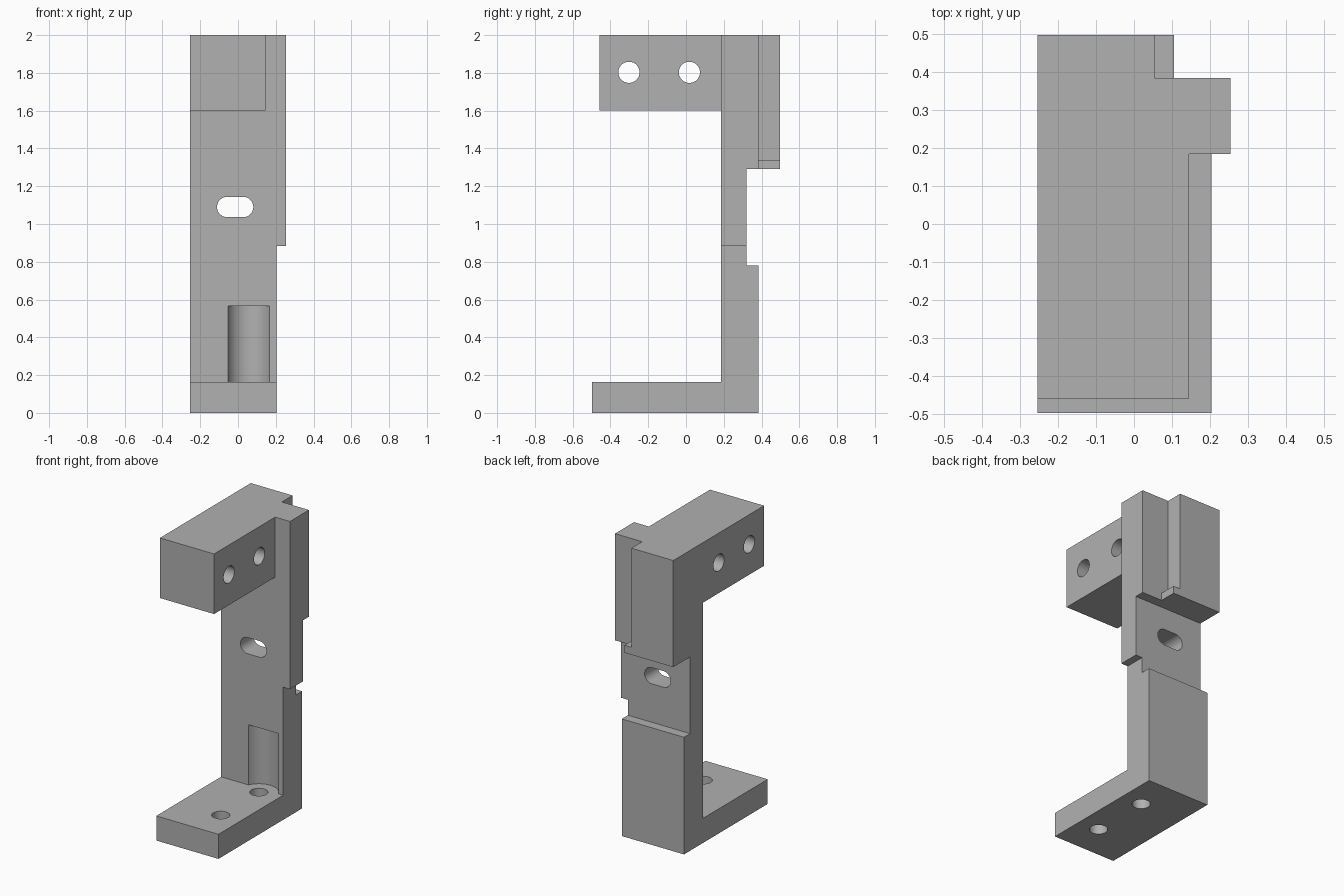
import bpy, bmesh
from math import cos, sin, pi
from mathutils import Vector

default = bpy.data.objects.get("Cube")
if default:
    bpy.data.objects.remove(default, do_unlink=True)

grey = bpy.data.materials.new("plain grey")
grey.use_nodes = True
COLOUR = (0.44, 0.44, 0.44, 1)
grey.diffuse_color = COLOUR
grey.node_tree.nodes["Principled BSDF"].inputs["Base Color"].default_value = COLOUR

# Where a profile point (u, v) at depth d lands for each extrusion axis
PLACE = {
    "x": lambda u, v, d: (d, u, v),
    "y": lambda u, v, d: (u, d, v),
    "z": lambda u, v, d: (u, v, d),
}


def prism(name, axis, profile, start, end):
    """Extrude a closed profile along an axis."""
    bm = bmesh.new()
    face = bm.faces.new([bm.verts.new(PLACE[axis](u, v, start)) for u, v in profile])
    moved = bmesh.ops.extrude_face_region(bm, geom=[face])["geom"]
    bmesh.ops.translate(bm, vec=Vector(PLACE[axis](0, 0, end - start)),
                        verts=[g for g in moved if isinstance(g, bmesh.types.BMVert)])
    bmesh.ops.recalc_face_normals(bm, faces=bm.faces)
    mesh = bpy.data.meshes.new(name)
    bm.to_mesh(mesh)
    bm.free()
    mesh.materials.append(grey)
    obj = bpy.data.objects.new(name, mesh)
    bpy.context.collection.objects.link(obj)
    return obj


def rounded(u, v, radius, stretch=0, steps=24):
    """Circle, or a slot outline when stretched along u."""
    points = []
    for side in (1, -1):
        for i in range(steps + 1 if stretch else steps):
            a = -side * pi / 2 + side * side * pi * i / steps
            a = pi * i / steps - side * pi / 2
            points.append((u + side * stretch + radius * cos(a), v + radius * sin(a)))
    return points


def box(name, x, y, z):
    return prism(name, "z", [(x[0], y[0]), (x[1], y[0]), (x[1], y[1]), (x[0], y[1])], *z)


# Side outline: foot, waisted column, thick head and forward arm
LEFT, FACE, BACK = 0.254, 0.184, 0.384
outline = [(-0.497, 0), (BACK, 0), (BACK, 0.78), (0.32, 0.78), (0.32, 1.29),
           (0.497, 1.29), (0.497, 2), (-0.459, 2), (-0.459, 1.6),
           (FACE, 1.6), (FACE, 0.164), (-0.497, 0.164)]
bracket = prism("bracket", "x", outline, -LEFT, LEFT)

# Side steps: lower column and foot, arm, and rear corner with its small ledge
cutters = [
    box("lower_side_cut", (0.204, 0.5), (-0.7, 0.7), (-0.1, 0.883)),
    box("arm_side_cut", (0.145, 0.5), (-0.7, FACE), (1.5, 2.1)),
    prism("rear_corner_cut", "y",
          [(0.5, 1.2), (0.5, 2.1), (0.054, 2.1), (0.054, 1.34), (0.105, 1.34), (0.105, 1.2)],
          BACK, 0.7),
    # Slot through the column, and rounded pocket above the foot
    prism("column_slot", "y", rounded(-0.015, 1.09, 0.054, 0.042), 0, 0.7),
    prism("screw_pocket", "z", rounded(0.058, 0.136, 0.12), 0.164, 0.565),
]
# Paired bolt holes in the arm and foot
for i, y in enumerate((-0.302, 0.018)):
    cutters.append(prism(f"arm_hole_{i + 1}", "x", rounded(y, 1.803, 0.056), -0.5, 0.5))
for i, y in enumerate((-0.264, 0.136)):
    cutters.append(prism(f"foot_hole_{i + 1}", "z", rounded(0.058, y, 0.055), -0.1, 0.2))

bpy.context.view_layer.objects.active = bracket
for cutter in cutters:
    cutter.hide_render = True
    mod = bracket.modifiers.new(cutter.name, "BOOLEAN")
    mod.operation = "DIFFERENCE"
    mod.solver = "EXACT"
    mod.object = cutter
    bpy.ops.object.modifier_apply(modifier=mod.name)
    bpy.data.objects.remove(cutter, do_unlink=True)

# Smooth the bores, keep the machined edges crisp
bpy.ops.object.select_all(action="DESELECT")
bracket.select_set(True)
bpy.ops.object.shade_smooth_by_angle(angle=pi / 6)
